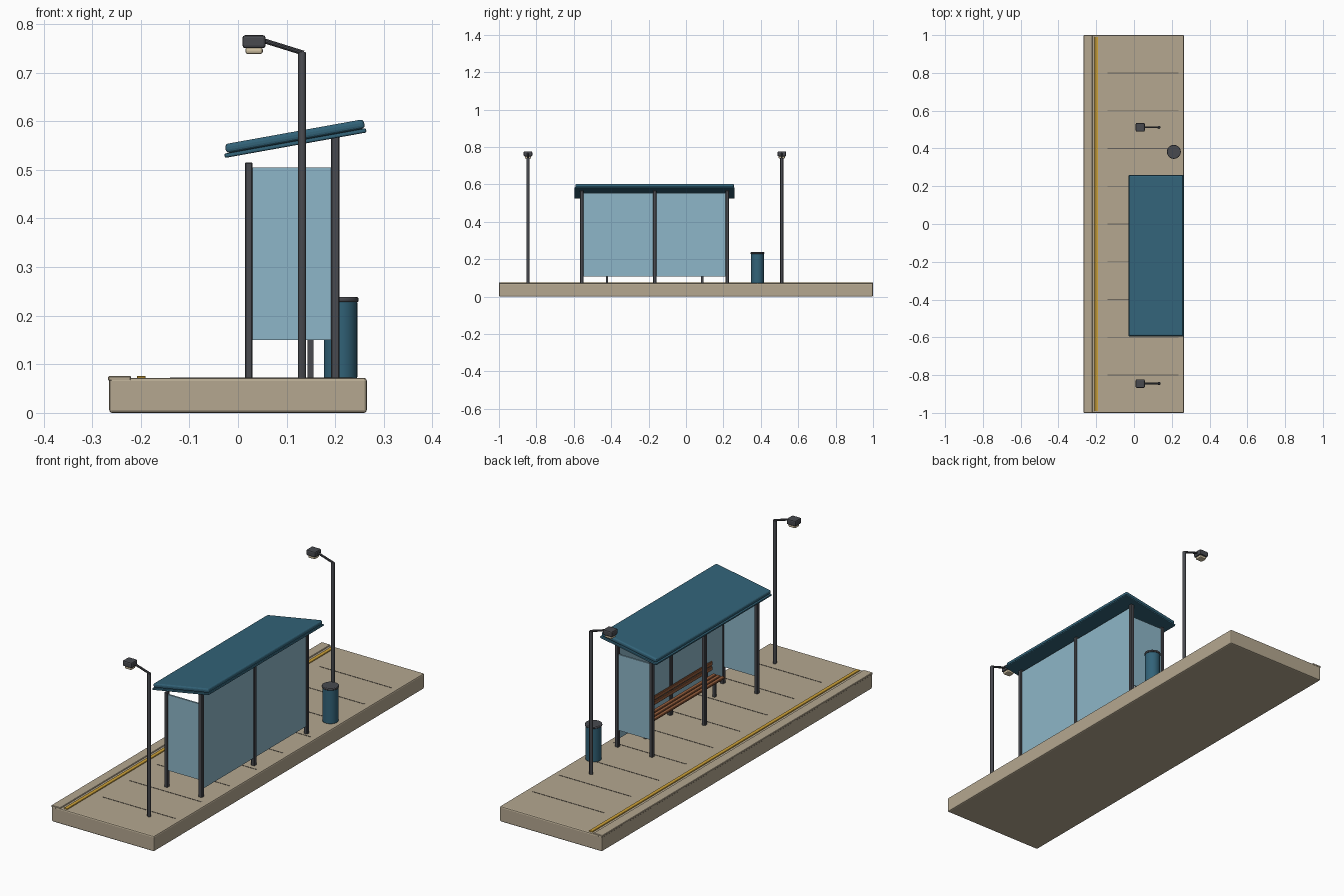
import bpy
import math
from mathutils import Vector

if "Cube" in bpy.data.objects:
    bpy.data.objects.remove(bpy.data.objects["Cube"], do_unlink=True)


def material(name, r, g, b):
    m = bpy.data.materials.new(name)
    m.use_nodes = True
    m.diffuse_color = (r, g, b, 1)
    m.node_tree.nodes["Principled BSDF"].inputs["Base Color"].default_value = (r, g, b, 1)
    return m


concrete = material("concrete", 0.46, 0.39, 0.28)
seam_grey = material("seam_grey", 0.16, 0.14, 0.11)
yellow = material("safety_yellow", 0.62, 0.36, 0.04)
metal = material("dark_metal", 0.065, 0.068, 0.078)
teal = material("teal_paint", 0.032, 0.125, 0.19)
glass = material("pale_blue_glass", 0.27, 0.47, 0.58)
wood = material("bench_wood", 0.30, 0.11, 0.045)
lens = material("lamp_lens", 0.66, 0.56, 0.38)


def finish(obj, name, mat, bevel=0, segments=1):
    obj.name = name
    obj.data.materials.append(mat)
    if bevel:
        mod = obj.modifiers.new("bevel", 'BEVEL')
        mod.width = bevel
        mod.segments = segments
        mod.limit_method = 'ANGLE'
    return obj


def box(name, mat, x, y, z, bevel=0, segments=1):
    """Box from (min, max) pairs on each axis."""
    spans = (x, y, z)
    bpy.ops.mesh.primitive_cube_add(size=1, location=[(a + b) / 2 for a, b in spans])
    obj = bpy.context.object
    size = [b - a for a, b in spans]
    for v in obj.data.vertices:
        v.co = [c * s for c, s in zip(v.co, size)]
    return finish(obj, name, mat, bevel, segments)


def rod(name, mat, start, end, radius, sides=16, bevel=0):
    """Cylinder running from start to end."""
    a, b = Vector(start), Vector(end)
    bpy.ops.mesh.primitive_cylinder_add(vertices=sides, radius=radius,
                                        depth=(b - a).length, location=(a + b) / 2)
    obj = bpy.context.object
    obj.rotation_euler = (b - a).to_track_quat('Z', 'Y').to_euler()
    bpy.ops.object.shade_smooth_by_angle(angle=math.radians(35))
    return finish(obj, name, mat, bevel, 2)


def around(c, half):
    return (c - half, c + half)


FLOOR = 0.072

# Platform with kerb, warning line and paving seams
box("platform", concrete, (-0.265, 0.265), (-1, 1), (0, FLOOR), 0.006, 2)
box("kerb", concrete, (-0.267, -0.22), (-1, 1), (0.066, 0.076), 0.002)
box("warning_line", yellow, (-0.208, -0.19), (-0.99, 0.99), (0.07, 0.076), 0.001)
for i in range(-4, 5):
    box("paving_seam", seam_grey, (-0.14, 0.235), around(i * 0.2, 0.002), (0.07, 0.0732))

# Shelter frame
FRONT, BACK, MID = 0.022, 0.2, -0.168
bays = [MID - 0.389, MID, MID + 0.389]
for y in bays:
    box("front_post", metal, around(FRONT, 0.008), around(y, 0.009), (0.07, 0.515), 0.002)
    box("back_post", metal, around(BACK, 0.009), around(y, 0.009), (0.07, 0.568), 0.002)

# Glass panels
for a, b in zip(bays, bays[1:]):
    box("back_glass", glass, around(BACK, 0.004), (a + 0.006, b - 0.006), (0.107, 0.555))
for y in (bays[0], bays[-1]):
    box("side_glass", glass, (0.028, 0.193), around(y, 0.004), (0.15, 0.505))

# Sloping roof: thin tray with a rounded panel on top
SLOPE = -math.radians(10.2)
tray = box("roof_tray", teal, around(0.118, 0.148), around(MID, 0.428), around(0.555, 0.0045), 0.003, 2)
panel = box("roof_panel", teal, around(0.117, 0.145), around(MID, 0.424), around(0.569, 0.0095), 0.007, 3)
for part in (tray, panel):
    part.rotation_euler.y = SLOPE

# Bench
bench_span = (MID - 0.285, MID + 0.285)
for i in range(3):
    box("seat_slat", wood, around(0.123 + i * 0.022, 0.009), bench_span, (0.154, 0.163), 0.002)
for z in (0.186, 0.209):
    box("backrest_slat", wood, around(0.182, 0.004), bench_span, around(z, 0.009), 0.002)
for y in (MID - 0.255, MID + 0.255):
    box("bench_leg", metal, around(0.149, 0.006), around(y, 0.006), (0.07, 0.155))
    box("bench_rail", metal, (0.115, 0.19), around(y, 0.005), (0.15, 0.155))
    box("backrest_bracket", metal, (0.185, 0.19), around(y, 0.005), (0.15, 0.216))

# Street lamps
for y in (-0.845, 0.512):
    rod("lamp_post", metal, (0.132, y, 0.07), (0.132, y, 0.742), 0.0085, 12, 0.002)
    rod("lamp_arm", metal, (0.135, y, 0.74), (0.045, y, 0.768), 0.005, 10)
    box("lamp_head", metal, (0.009, 0.057), around(y, 0.023), (0.75, 0.777), 0.006, 2)
    box("lamp_lens", lens, (0.015, 0.051), around(y, 0.017), (0.738, 0.752), 0.005, 2)

# Litter bin
BIN = (0.211, 0.382)
rod("bin_body", teal, (*BIN, 0.07), (*BIN, 0.23), 0.0345, 24, 0.004)
rod("bin_lid", metal, (*BIN, 0.228), (*BIN, 0.238), 0.037, 24, 0.003)
